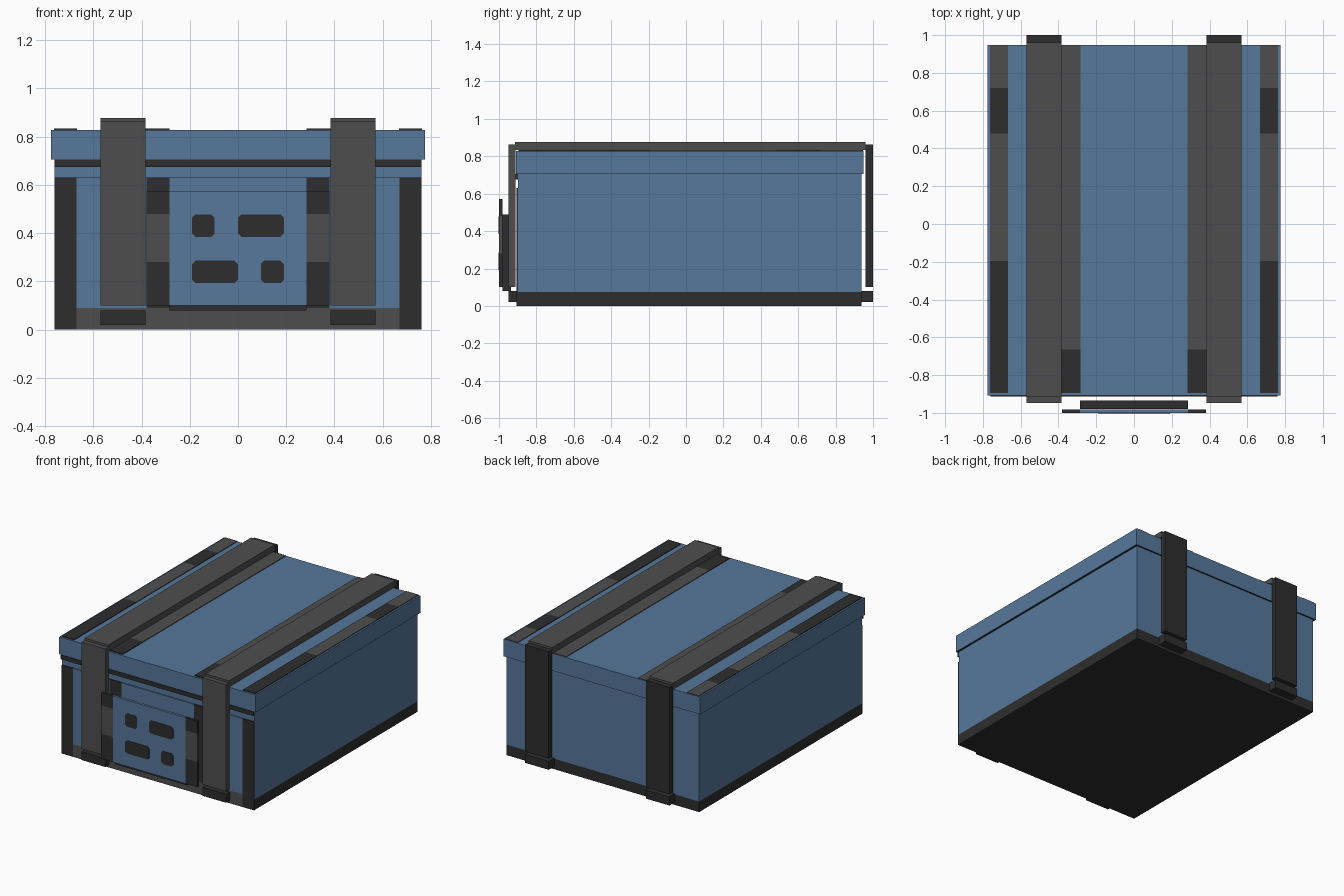
import bpy, bmesh

if "Cube" in bpy.data.objects:
    bpy.data.objects.remove(bpy.data.objects["Cube"])


def material(name, r, g, b):
    m = bpy.data.materials.new(name)
    m.diffuse_color = (r, g, b, 1)
    m.use_nodes = True
    m.node_tree.nodes["Principled BSDF"].inputs["Base Color"].default_value = m.diffuse_color
    return m


BLUE = material("steel blue", 0.093, 0.188, 0.33)
GREY = material("mid grey", 0.076, 0.076, 0.076)
DARK = material("dark grey", 0.027, 0.027, 0.027)


def box(name, x, y, z, mat, under=None):
    """Box from (min, max) ranges; optional second colour on the underside."""
    bm = bmesh.new()
    bmesh.ops.create_cube(bm, size=1)
    for v in bm.verts:
        v.co = [r[0] if c < 0 else r[1] for c, r in zip(v.co, (x, y, z))]
    bm.normal_update()
    me = bpy.data.meshes.new(name)
    me.materials.append(mat)
    if under:
        me.materials.append(under)
        for f in bm.faces:
            f.material_index = 1 if f.normal.z < -0.5 else 0
    bm.to_mesh(me)
    bm.free()
    ob = bpy.data.objects.new(name, me)
    bpy.context.collection.objects.link(ob)
    return ob


def pair(name, x, y, z, mat):
    """Same box on the right and mirrored to the left."""
    box("right_" + name, x, y, z, mat)
    box("left_" + name, (-x[1], -x[0]), y, z, mat)


def rounded_plate(name, x, z, y, depth, cut, mat):
    """Thin plate with cut corners, facing the front."""
    (x0, x1), (z0, z1) = x, z
    outline = [(x0 + cut, z0), (x1 - cut, z0), (x1, z0 + cut), (x1, z1 - cut),
               (x1 - cut, z1), (x0 + cut, z1), (x0, z1 - cut), (x0, z0 + cut)]
    bm = bmesh.new()
    face = bm.faces.new([bm.verts.new((px, y, pz)) for px, pz in outline])
    ext = bmesh.ops.extrude_face_region(bm, geom=[face])
    for v in ext["geom"]:
        if isinstance(v, bmesh.types.BMVert):
            v.co.y += depth
    bmesh.ops.recalc_face_normals(bm, faces=bm.faces)
    me = bpy.data.meshes.new(name)
    me.materials.append(mat)
    bm.to_mesh(me)
    bm.free()
    bpy.context.collection.objects.link(bpy.data.objects.new(name, me))


# Case body, base and lid
box("base", (-0.76, 0.76), (-0.897, 0.937), (0, 0.075), DARK)
box("body", (-0.76, 0.76), (-0.897, 0.937), (0.075, 0.71), BLUE)
box("lid", (-0.775, 0.775), (-0.908, 0.948), (0.705, 0.828), BLUE, DARK)
box("front_seal", (-0.76, 0.76), (-0.912, -0.897), (0.675, 0.705), DARK)

# Front panel, made of flush coloured strips
FRONT = (-0.905, -0.897)
box("front_panel_middle", (-0.285, 0.285), FRONT, (0.09, 0.63), BLUE)
pair("front_panel_side", (0.38, 0.67), FRONT, (0.09, 0.63), BLUE)
pair("front_inner_strip", (0.285, 0.38), FRONT, (0.09, 0.63), DARK)
pair("front_corner_strip", (0.67, 0.76), FRONT, (0, 0.63), DARK)
box("front_sill", (-0.67, 0.67), FRONT, (0, 0.09), GREY)

# Coloured strips on the lid
TOP = (0.828, 0.833)
for i, (y0, y1, mat) in enumerate([(-0.895, -0.195, DARK), (-0.195, 0.48, GREY),
                                   (0.48, 0.72, DARK), (0.72, 0.945, GREY)]):
    pair(f"lid_edge_strip_{i}", (0.667, 0.763), (y0, y1), TOP, mat)
for i, (y0, y1, mat) in enumerate([(-0.895, -0.665, DARK), (-0.665, 0.945, GREY)]):
    pair(f"lid_inner_strip_{i}", (0.283, 0.40), (y0, y1), TOP, mat)

# Straps running around the case
SX = (0.383, 0.57)
pair("strap_top", SX, (-0.915, 0.961), (0.833, 0.877), GREY)
pair("strap_front", SX, (-0.948, -0.912), (0.10, 0.862), GREY)
pair("strap_back", SX, (0.961, 1.0), (0.10, 0.862), DARK)
pair("strap_bottom", SX, (-0.948, 1.0), (0.02, 0.08), DARK)

# Front plate on its mount
box("plate_mount", (-0.285, 0.285), (-0.98, -0.935), (0.08, 0.49), DARK)
PLATE = (-1.0, -0.982)
box("plate_middle", (-0.285, 0.285), PLATE, (0.10, 0.572), BLUE)
for i, (z0, z1, mat) in enumerate([(0.10, 0.28, DARK), (0.28, 0.48, GREY),
                                   (0.48, 0.572, DARK)]):
    pair(f"plate_side_{i}", (0.285, 0.38), PLATE, (z0, z1), mat)

# Dark slots on the plate
for i, (x0, x1, z0) in enumerate([(-0.19, -0.097, 0.385), (0.0, 0.19, 0.385),
                                  (-0.19, 0.0, 0.193), (0.095, 0.19, 0.193)]):
    rounded_plate(f"plate_slot_{i}", (x0, x1), (z0, z0 + 0.093),
                  -1.002, 0.004, 0.014, DARK)
